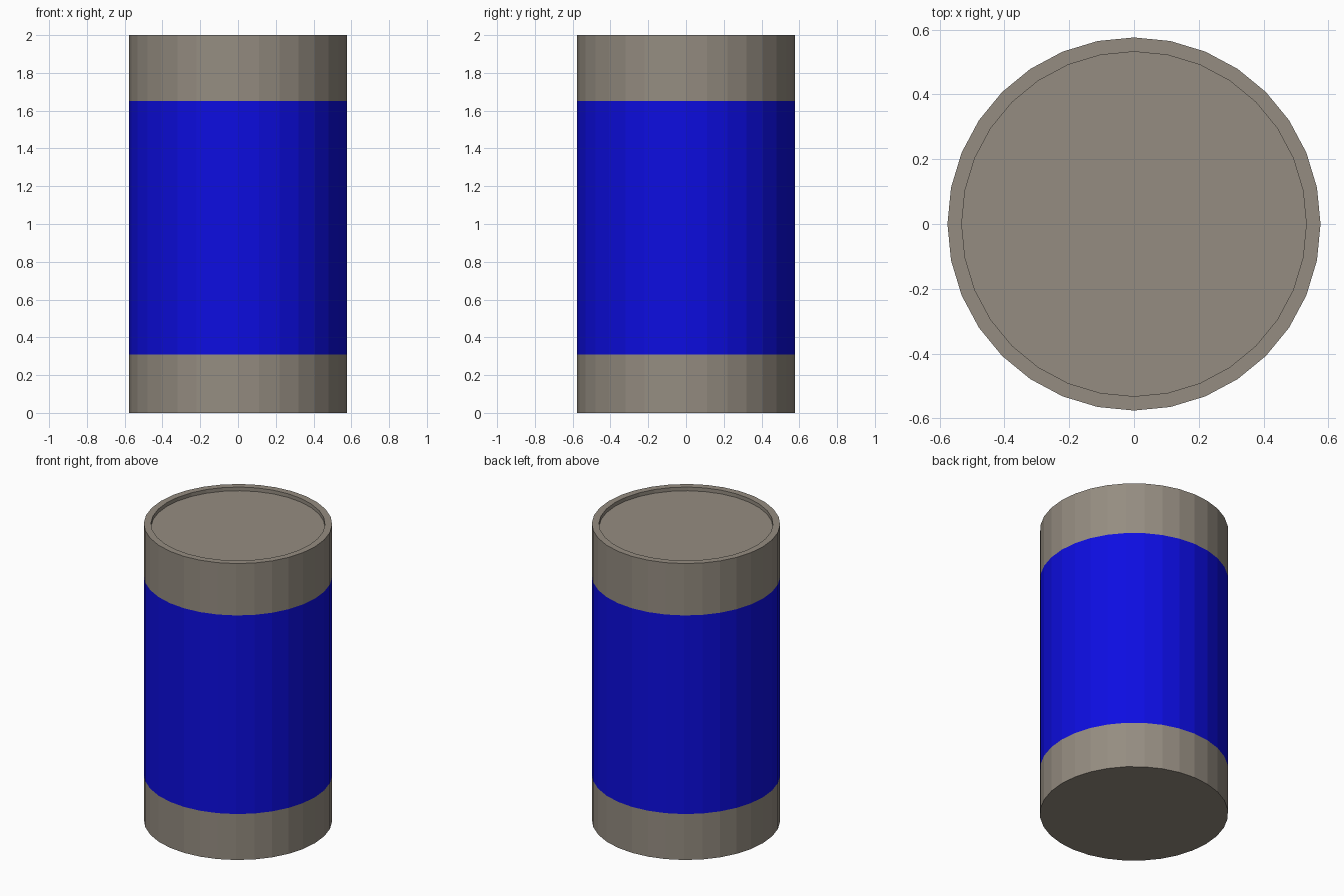
import bpy
import bmesh

SIDES = 32
RADIUS = 0.576
RIM_RADIUS = 0.532
RECESS = 0.025
BAND_LOW, BAND_HIGH, HEIGHT = 0.31, 1.65, 2.0

if "Cube" in bpy.data.objects:
    bpy.data.objects.remove(bpy.data.objects["Cube"])


def material(name, color):
    mat = bpy.data.materials.new(name)
    mat.use_nodes = True
    mat.diffuse_color = color
    mat.node_tree.nodes["Principled BSDF"].inputs["Base Color"].default_value = color
    return mat


metal = material("warm grey metal", (0.30, 0.265, 0.22, 1))
blue = material("blue label", (0.004, 0.004, 0.75, 1))

# Canister body: a faceted cylinder
bm = bmesh.new()
bmesh.ops.create_cone(bm, cap_ends=True, segments=SIDES, radius1=RADIUS,
                      radius2=RADIUS, depth=HEIGHT)
bmesh.ops.translate(bm, verts=bm.verts, vec=(0, 0, HEIGHT / 2))

# Recessed lid inside a thin rim
bm.normal_update()
lid = max(bm.faces, key=lambda f: f.calc_center_median().z)
bmesh.ops.inset_region(bm, faces=[lid], thickness=RADIUS - RIM_RADIUS)
for v in lid.verts:
    v.co.xy = v.co.xy.normalized() * RIM_RADIUS
wall = bmesh.ops.extrude_face_region(bm, geom=[lid])["geom"]
floor_verts = [g for g in wall if isinstance(g, bmesh.types.BMVert)]
bmesh.ops.translate(bm, verts=floor_verts, vec=(0, 0, -RECESS))
if lid.is_valid:
    bmesh.ops.delete(bm, geom=[lid], context="FACES_ONLY")

# Blue label: cut the wall at the band edges and colour between them
for z in (BAND_LOW, BAND_HIGH):
    bmesh.ops.bisect_plane(bm, geom=bm.verts[:] + bm.edges[:] + bm.faces[:],
                           plane_co=(0, 0, z), plane_no=(0, 0, 1))
for f in bm.faces:
    f.material_index = int(BAND_LOW < f.calc_center_median().z < BAND_HIGH)
bmesh.ops.recalc_face_normals(bm, faces=bm.faces)

mesh = bpy.data.meshes.new("canister")
bm.to_mesh(mesh)
bm.free()
mesh.materials.append(metal)
mesh.materials.append(blue)
bpy.context.collection.objects.link(bpy.data.objects.new("canister", mesh))
